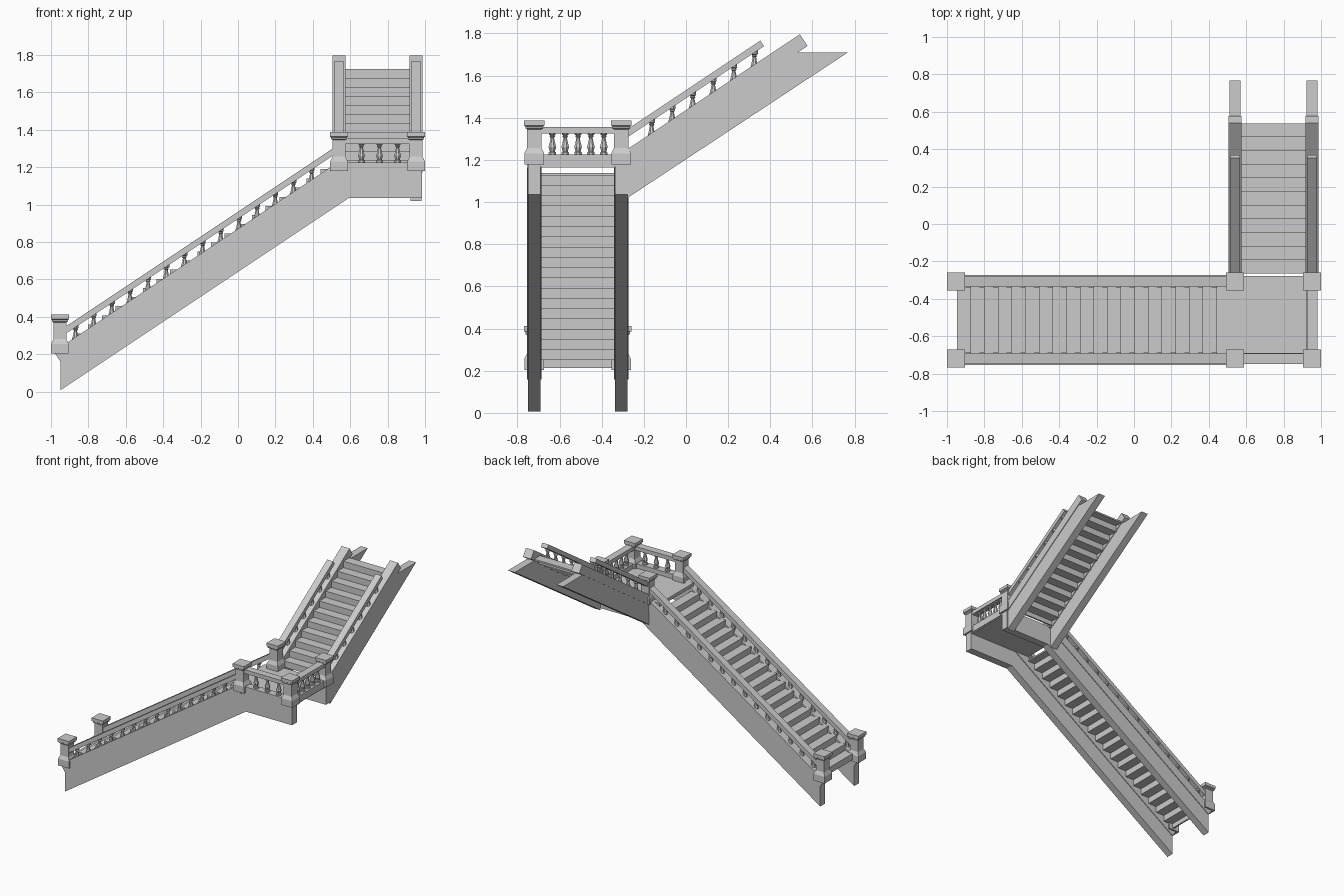
import bpy, bmesh
from mathutils import Vector

if "Cube" in bpy.data.objects:
    bpy.data.objects.remove(bpy.data.objects["Cube"], do_unlink=True)

stone = bpy.data.materials.new("grey stone")
stone.use_nodes = True
stone.diffuse_color = (0.6, 0.6, 0.6, 1)
stone.node_tree.nodes["Principled BSDF"].inputs["Base Color"].default_value = (0.6, 0.6, 0.6, 1)

SLOPE = 2 / 3
RUN, RISE = 0.073, 0.0487
FRONT, BACK = -0.72, -0.307      # side lines of the lower flight (y)
INNER, OUTER = 0.54, 0.952       # side lines of the upper flight (x)
START = -0.952
LANDING = 1.19


def finish(name, bm):
    bmesh.ops.recalc_face_normals(bm, faces=bm.faces)
    mesh = bpy.data.meshes.new(name)
    bm.to_mesh(mesh)
    bm.free()
    mesh.materials.append(stone)
    obj = bpy.data.objects.new(name, mesh)
    bpy.context.collection.objects.link(obj)
    return obj


def slab(name, profile, axis, centre, width):
    """Extrude a (run, height) profile sideways; axis is the run direction."""
    bm = bmesh.new()
    side = centre - width / 2
    place = (lambda a, z: (a, side, z)) if axis == "x" else (lambda a, z: (side, a, z))
    face = bm.faces.new([bm.verts.new(place(a, z)) for a, z in profile])
    out = bmesh.ops.extrude_face_region(bm, geom=[face])
    move = Vector((0, width, 0)) if axis == "x" else Vector((width, 0, 0))
    bmesh.ops.translate(bm, vec=move, verts=[v for v in out["geom"] if isinstance(v, bmesh.types.BMVert)])
    return finish(name, bm)


def box(name, x0, x1, y0, y1, z0, z1):
    return slab(name, [(x0, z0), (x1, z0), (x1, z1), (x0, z1)], "x", (y0 + y1) / 2, y1 - y0)


def sloped_bar(name, axis, a0, a1, offset, drop, centre, width):
    """Sloping bar with square-cut ends; offset is the height of its top line at run 0."""
    shift = drop * SLOPE / (1 + SLOPE ** 2)
    top = lambda a: offset + SLOPE * a
    low = lambda a: (a + shift, top(a + shift) - drop)
    return slab(name, [(a0, top(a0)), (a1, top(a1)), low(a1), low(a0)], axis, centre, width)


def steps(name, axis, a0, z0, count, centre, width, t=0.012):
    """Folded sheet of risers and treads."""
    upper, lower = [(a0, z0 - RISE)], [(a0 + t, z0 - RISE)]
    for i in range(count):
        a, z = a0 + i * RUN, z0 + i * RISE
        upper += [(a, z), (a + RUN, z)]
        end = a + RUN + (t if i < count - 1 else 0)
        lower += [(a + t, z - t), (end, z - t)]
    return slab(name, upper + lower[::-1], axis, centre, width)


def loft(name, x, y, z, sections, turn=False, sides=4):
    """Stack square or round rings given as (height, half width)."""
    from math import cos, sin, pi
    bm = bmesh.new()
    rings = []
    k = 1 / cos(pi / sides)
    for h, r in sections:
        rings.append([bm.verts.new((x + r * k * cos((2 * i + 1) * pi / sides),
                                    y + r * k * sin((2 * i + 1) * pi / sides), z + h))
                      for i in range(sides)])
    for a, b in zip(rings, rings[1:]):
        for i in range(sides):
            j = (i + 1) % sides
            bm.faces.new((a[i], a[j], b[j], b[i]))
    bm.faces.new(rings[0])
    bm.faces.new(rings[-1])
    return finish(name, bm)


POST = [(0, 0.047), (0.052, 0.047), (0.078, 0.034), (0.166, 0.034), (0.172, 0.042),
        (0.18, 0.042), (0.184, 0.048), (0.208, 0.048)]
BALUSTER = [(0, 0.018), (0.015, 0.018), (0.02, 0.012), (0.042, 0.018), (0.06, 0.013),
            (0.085, 0.008), (0.09, 0.013), (0.096, 0.01), (0.1, 0.016), (0.12, 0.016)]


def baluster(name, x, y, z):
    loft(name, x, y, z, BALUSTER, sides=8)


# Newel posts at the foot and around the landing
for y in (FRONT, BACK):
    loft("foot_post", START, y, 0.203, POST)
    for x in (INNER, OUTER):
        loft("landing_post", x, y, 1.179, POST)

# Lower flight: side boards run on as the landing beams
for y, top, label in ((FRONT, 1.225, "front"), (BACK, LANDING, "back")):
    slab("lower_stringer_" + label,
         [(-0.95, 0.007), (0.592, 1.035), (0.985, 1.035), (0.985, top),
          ((top - 0.865) / SLOPE, top), (-0.95, 0.232)], "x", y, 0.058)
    sloped_bar("lower_cap_" + label, "x", -0.985, 0.52, 0.87, 0.08, y, 0.068)
    sloped_bar("lower_handrail_" + label, "x", -0.95, 0.53, 0.962, 0.038, y, 0.054)
    for i in range(14):
        x = -0.869 + 0.0971 * i
        baluster("lower_baluster", x, y, 0.82 + SLOPE * x)
steps("lower_steps", "x", -0.947, 0.262, 19, (FRONT + BACK) / 2, BACK - FRONT - 0.05)

# Landing floor, curb and balustrade
box("landing_floor", 0.44, 0.975, FRONT, BACK, 1.165, LANDING)
box("landing_side_curb", 0.922, 0.982, FRONT, BACK, 1.172, 1.225)
box("landing_front_rail", INNER, OUTER, FRONT - 0.028, FRONT + 0.028, 1.325, 1.355)
box("landing_side_rail", OUTER - 0.028, OUTER + 0.028, FRONT, BACK, 1.325, 1.355)
for i in range(3):
    baluster("landing_front_baluster", 0.66 + 0.0965 * i, FRONT, 1.22)
for i in range(5):
    baluster("landing_side_baluster", OUTER, -0.634 + 0.061 * i, 1.22)

# Upper flight
for x, label in ((INNER, "inner"), (OUTER, "outer")):
    slab("upper_stringer_" + label,
         [(-0.277, 1.02), (0.768, 1.71), (0.45, 1.71), (-0.277, 1.23)], "y", x, 0.058)
    sloped_bar("upper_cap_" + label, "y", -0.315, 0.54, 1.436, 0.08, x, 0.068)
    sloped_bar("upper_handrail_" + label, "y", -0.3, 0.352, 1.531, 0.038, x, 0.052)
    for i in range(6):
        y = -0.163 + 0.0975 * i
        baluster("upper_baluster", x, y, 1.386 + SLOPE * y)
steps("upper_steps", "y", -0.265, LANDING + RISE, 11, (INNER + OUTER) / 2, OUTER - INNER - 0.05)
